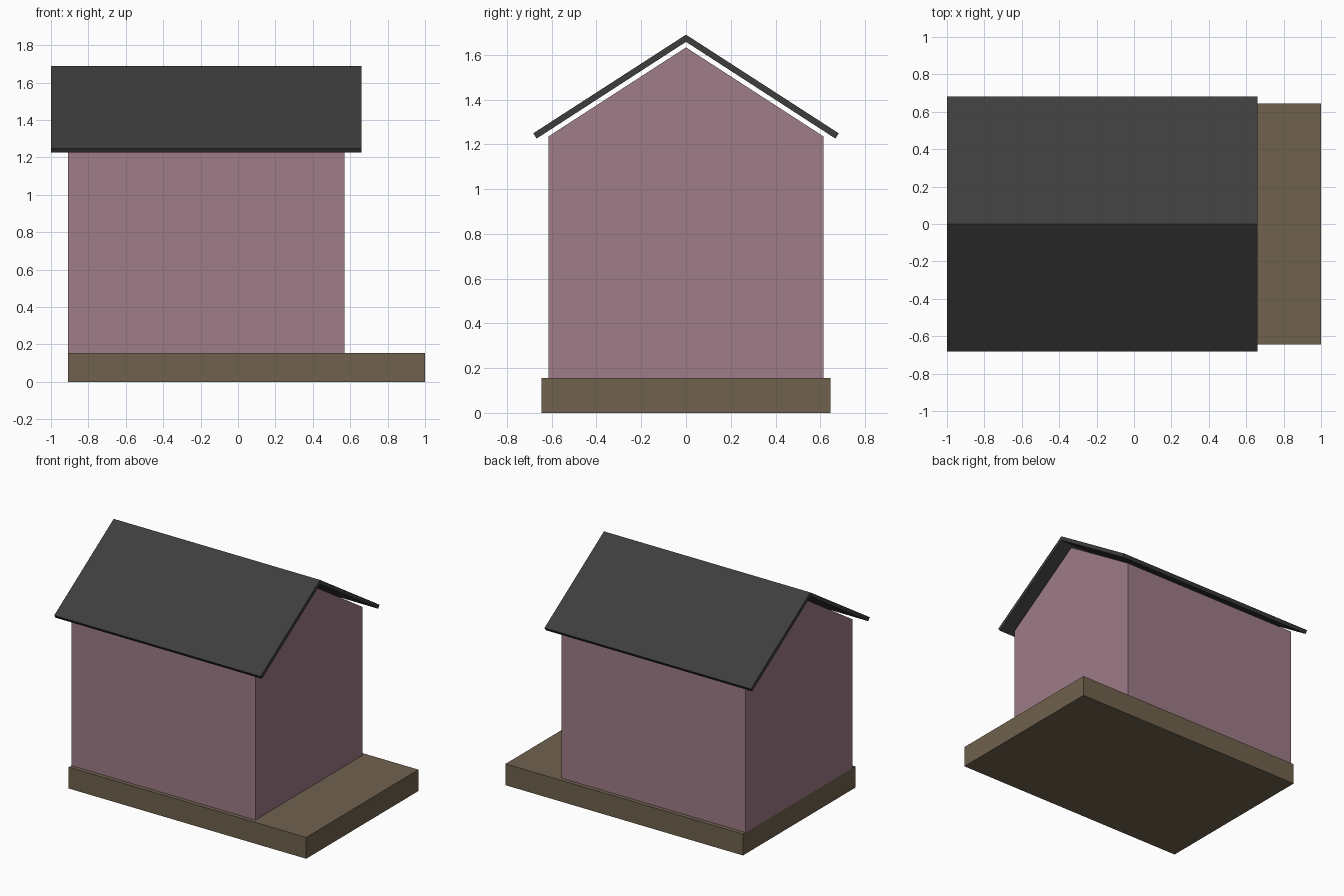
import bpy

cube = bpy.data.objects.get("Cube")
if cube:
    bpy.data.objects.remove(cube, do_unlink=True)


def material(name, rgb):
    color = (*rgb, 1.0)
    mat = bpy.data.materials.new(name)
    mat.use_nodes = True
    mat.diffuse_color = color
    bsdf = mat.node_tree.nodes["Principled BSDF"]
    bsdf.inputs["Base Color"].default_value = color
    bsdf.inputs["Roughness"].default_value = 0.9
    return mat


def extrude_profile(name, profile, x0, x1, mat):
    """Extrude a counter-clockwise (y, z) profile along x."""
    n = len(profile)
    verts = [(x, y, z) for x in (x0, x1) for y, z in profile]
    faces = [tuple(reversed(range(n))), tuple(range(n, 2 * n))]
    faces += [(i, (i + 1) % n, (i + 1) % n + n, i + n) for i in range(n)]
    mesh = bpy.data.meshes.new(name)
    mesh.from_pydata(verts, [], faces)
    mesh.materials.append(mat)
    obj = bpy.data.objects.new(name, mesh)
    bpy.context.collection.objects.link(obj)
    return obj


def mirrored(half):
    """Complete a half profile, listed from bottom to top, across y = 0."""
    return half + [(-y, z) for y, z in reversed(half) if y > 0]


wood = material("brown wood", (0.162, 0.122, 0.076))
plaster = material("dusty mauve", (0.342, 0.202, 0.246))
slate = material("charcoal", (0.048, 0.048, 0.048))

BASE_TOP = 0.155

# Platform, running on past the house as a porch
extrude_profile("platform", mirrored([(0.645, 0), (0.645, BASE_TOP)]), -0.91, 1.0, wood)

# House body with gabled ends
extrude_profile("house_body",
                mirrored([(0.615, BASE_TOP), (0.615, 1.235), (0, 1.633)]),
                -0.91, 0.57, plaster)

# Two roof slabs floating just above the gables, meeting at the ridge
for side, name in ((1, "back_roof_slab"), (-1, "front_roof_slab")):
    profile = [(0, 1.658), (0.667, 1.226), (0.683, 1.249), (0, 1.69)]
    if side < 0:
        profile = [(-y, z) for y, z in reversed(profile)]
    extrude_profile(name, profile, -1.0, 0.66, slate)
